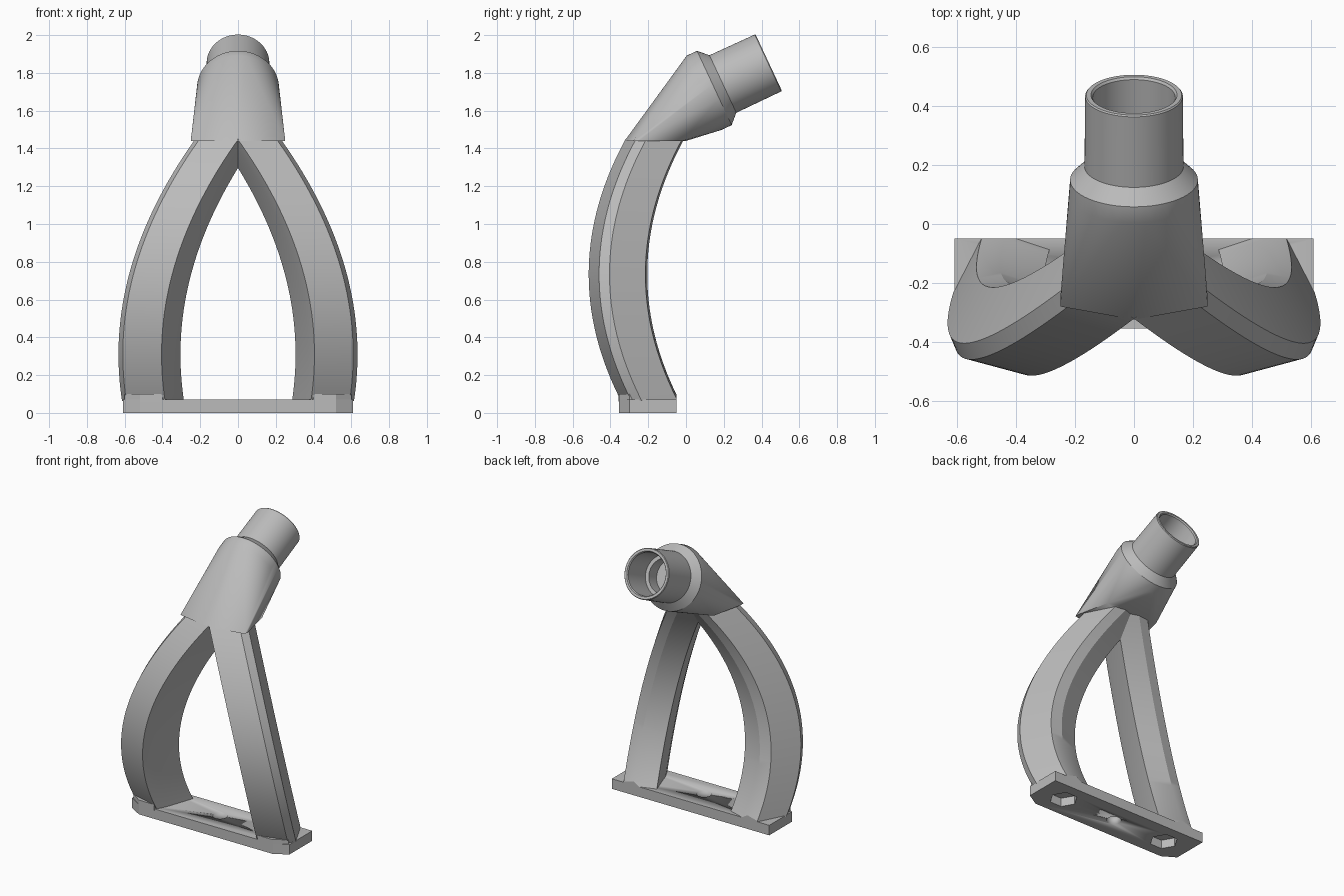
import bpy, bmesh, math
from mathutils import Matrix, Vector

cube = bpy.data.objects.get("Cube")
if cube:
    bpy.data.objects.remove(cube, do_unlink=True)

grey = bpy.data.materials.new("plain_grey")
grey.use_nodes = True
COLOUR = (0.5, 0.5, 0.5, 1)
grey.diffuse_color = COLOUR
grey.node_tree.nodes["Principled BSDF"].inputs["Base Color"].default_value = COLOUR


def finish(bm, name, angle=25):
    bmesh.ops.recalc_face_normals(bm, faces=bm.faces)
    mesh = bpy.data.meshes.new(name)
    bm.to_mesh(mesh)
    bm.free()
    mesh.materials.append(grey)
    obj = bpy.data.objects.new(name, mesh)
    bpy.context.collection.objects.link(obj)
    bpy.ops.object.select_all(action='DESELECT')
    obj.select_set(True)
    bpy.context.view_layer.objects.active = obj
    bpy.ops.object.shade_smooth_by_angle(angle=math.radians(angle))
    return obj


def loft(bm, rings, caps=True):
    rows = [[bm.verts.new(p) for p in ring] for ring in rings]
    n = len(rows[0])
    for a, b in zip(rows, rows[1:]):
        for i in range(n):
            j = (i + 1) % n
            bm.faces.new((a[i], a[j], b[j], b[i]))
    if caps:
        bm.faces.new(rows[0][::-1])
        bm.faces.new(rows[-1])


def prism(name, outline, z0, z1):
    bm = bmesh.new()
    loft(bm, [[(x, y, z) for x, y in outline] for z in (z0, z1)])
    return finish(bm, name)


def circle(x, y, r, n):
    return [(x + r * math.cos(math.tau * i / n), y + r * math.sin(math.tau * i / n))
            for i in range(n)]


def through(a, b, c, t):
    # Quadratic through three evenly spaced stations, t from 0 to 2
    return a + t * (b - a) + t * (t - 1) / 2 * (c - 2 * b + a)


BASE_TOP, NECK_Z, BACK_Y = 0.07, 1.44, -0.05

# Base plate with chamfered front corners, bolt hole and hexagonal nut pockets
half = [(0.61, BACK_Y), (0.61, -0.3), (0.52, -0.355)]
plate = prism("base_plate", half + [(-x, y) for x, y in reversed(half)], 0, BASE_TOP)
cutters = [prism("bolt_hole_cutter", circle(0, -0.2, 0.047, 32), -0.1, 0.2)]
for x in (-0.415, 0.415):
    cutters.append(prism("nut_pocket_cutter", circle(x, -0.2, 0.09, 6), -0.1, 0.06))
bpy.ops.object.select_all(action='DESELECT')
bpy.context.view_layer.objects.active = plate
for cutter in cutters:
    cutter.hide_render = True
    mod = plate.modifiers.new("cut", 'BOOLEAN')
    mod.operation = 'DIFFERENCE'
    mod.object = cutter
    mod.solver = 'EXACT'
    # Keep each cut ahead of the smoothing modifier
    bpy.ops.object.modifier_move_to_index(modifier=mod.name, index=0)
    bpy.ops.object.modifier_apply(modifier=mod.name)
    bpy.data.objects.remove(cutter, do_unlink=True)

# Legs: one chamfered section swept along a bowed path, cut flush at the back
section = [(0, 0), (0.035, 0.07), (0.1, 0.26), (-0.05, 0.31),
           (-0.13, 0.3), (-0.228, 0.11), (-0.205, 0.055)]
STEPS = 40
for side, name in ((1, "right_leg"), (-1, "left_leg")):
    rings = []
    for i in range(STEPS + 1):
        z = 0.062 + (NECK_Z + 0.01 - 0.062) * i / STEPS
        t = 2 * z / NECK_Z
        px = through(-0.375, -0.352, -0.005, t)
        py = through(-0.31, -0.515, -0.325, t)
        rings.append([(side * (px + u), py + v, z) for u, v in section])
    bm = bmesh.new()
    loft(bm, rings)
    # Trim only the foot, leaving the neck end whole
    foot = [f for f in bm.faces if f.calc_center_median().z < 0.5]
    geom = set(foot) | {e for f in foot for e in f.edges} | {v for f in foot for v in f.verts}
    cut = bmesh.ops.bisect_plane(bm, geom=list(geom), plane_co=(0, BACK_Y, 0),
                                 plane_no=(0, 1, 0), clear_outer=True)
    bmesh.ops.holes_fill(bm, edges=[e for e in bm.edges if e.is_boundary])
    finish(bm, name)

    # Upright pad filling the front of the foot
    pad = [(-0.4, -0.357), (-0.52, -0.355), (-0.6, -0.3), (-0.57, -0.2), (-0.36, -0.2)]
    prism(name.replace("leg", "foot_pad"), [(side * x, y) for x, y in pad], 0.06, 0.1)

# Neck: hull from the joined leg tops to the round collar
tilt = Matrix.Translation((0, 0.15, 1.72)) @ Matrix.Rotation(math.radians(-65), 4, 'X')
bm = bmesh.new()
for x, y in [(0.25, -0.28), (0.25, -0.25), (0.2, -0.02), (0.12, 0)]:
    for s in (-1, 1):
        bm.verts.new((s * x, y, NECK_Z))
bm.verts.new((0, -0.325, NECK_Z))
for depth in (-0.06, 0):
    for x, y in circle(0, 0, 0.217, 64):
        bm.verts.new(tilt @ Vector((x, y, depth)))
hull = bmesh.ops.convex_hull(bm, input=bm.verts)
bmesh.ops.delete(bm, geom=[g for g in hull["geom_interior"] if isinstance(g, bmesh.types.BMVert)],
                 context='VERTS')
finish(bm, "neck", 30)

# Tube: collar shoulder, outer wall, lip and stepped bore
profile = [(0.217, 0), (0.168, 0.05), (0.166, 0.313), (0.162, 0.318), (0.146, 0.318),
           (0.14, 0.31), (0.14, 0.1), (0.115, 0.1), (0.115, 0.005)]
bm = bmesh.new()
loft(bm, [[tilt @ Vector((x, y, h)) for x, y in circle(0, 0, r, 64)] for r, h in profile])
finish(bm, "socket_tube")
